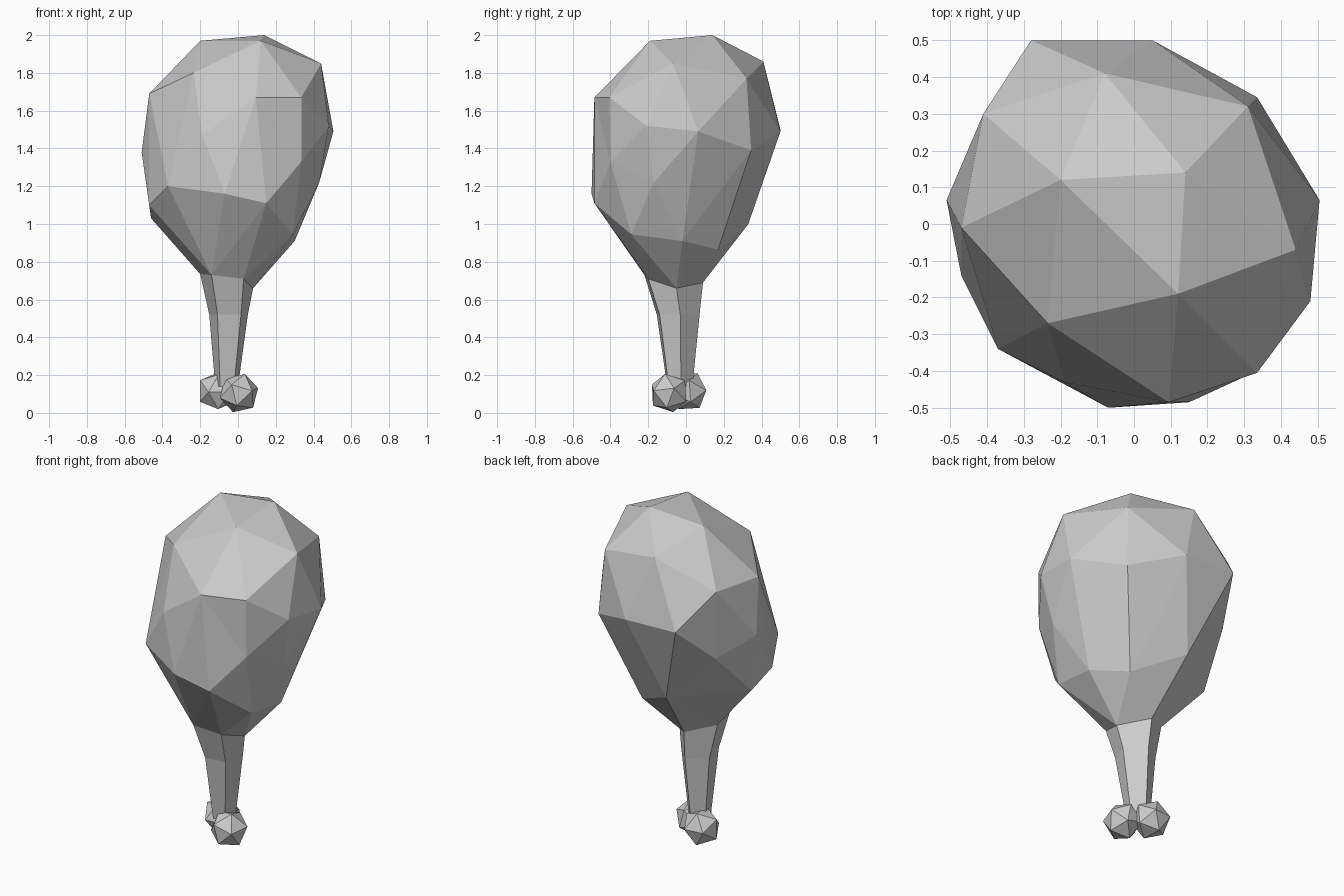
import bpy
import bmesh
from mathutils import Vector

default_cube = bpy.data.objects.get("Cube")
if default_cube:
    bpy.data.objects.remove(default_cube, do_unlink=True)

# Single plain grey shared by every part
grey = bpy.data.materials.new("plain_grey")
grey.use_nodes = True
grey_colour = (0.6, 0.6, 0.6, 1)
grey.diffuse_color = grey_colour
for node in grey.node_tree.nodes:
    if node.type == 'BSDF_PRINCIPLED':
        node.inputs["Base Color"].default_value = grey_colour


def finish(name, bm):
    """Turn a bmesh into a flat shaded object with the grey material."""
    bmesh.ops.recalc_face_normals(bm, faces=bm.faces[:])
    mesh = bpy.data.meshes.new(name)
    bm.to_mesh(mesh)
    bm.free()
    mesh.materials.append(grey)
    obj = bpy.data.objects.new(name, mesh)
    bpy.context.collection.objects.link(obj)
    return obj


# Corner points of the chunky meat, grouped from the crown downwards
crown = [(.14, .14, 2), (-.2, .12, 1.97), (.12, -.19, 1.97), (-.08, .41, 1.86),
         (.44, -.07, 1.85), (.31, .32, 1.77), (-.235, -.27, 1.8)]
shoulder = [(-.47, -.01, 1.69), (-.41, .3, 1.7), (.335, -.405, 1.67),
            (.095, -.485, 1.67)]
waist = [(-.28, .5, 1.5), (.05, .5, 1.49), (.335, .345, 1.39),
         (.505, .065, 1.49), (.48, -.21, 1.52), (-.19, -.43, 1.47),
         (-.51, .065, 1.38), (.335, -.4, 1.33), (-.39, .28, 1.29)]
belly = [(-.37, -.34, 1.2), (-.07, -.5, 1.16), (.15, -.485, 1.11),
         (.43, -.17, 1.22), (.09, .34, 1.17), (-.47, -.14, 1.1)]
underside = [(-.46, .04, 1.03), (-.1, .33, 1), (.17, .17, .865),
             (.3, -.02, .91), (.29, -.29, .945)]
collar = [(.08, -.05, .66), (.03, -.2, .71), (-.14, -.22, .73),
          (-.2, -.01, .735), (-.05, .09, .69)]


def build_meat():
    """Skin the points as a hull on a rounder shape, then settle them."""
    bm = bmesh.new()
    centre = Vector((0, 0, 1.37))
    radii = Vector((.52, .52, .66))
    targets = {}
    for point in crown + shoulder + waist + belly + underside + collar:
        offset = Vector(point) - centre
        size = Vector([o / r for o, r in zip(offset, radii)]).length
        rounder = centre + offset * (1 + (1 / size - 1) * .5)
        targets[bm.verts.new(rounder)] = Vector(point)
    hull = bmesh.ops.convex_hull(bm, input=bm.verts[:])
    inside = [g for g in hull["geom_interior"]
              if isinstance(g, bmesh.types.BMVert)]
    for vert in inside:
        targets.pop(vert, None)
    bmesh.ops.delete(bm, geom=inside, context='VERTS')
    for vert, target in targets.items():
        vert.co = target
    # Open the underside where the bone comes out
    rim = {v for v, t in targets.items() if tuple(t) in
           {tuple(Vector(c)) for c in collar}}
    cap = [f for f in bm.faces if all(v in rim for v in f.verts)]
    bmesh.ops.delete(bm, geom=cap, context='FACES_ONLY')
    return finish("meat", bm)


def build_bone():
    """Loft the collar outline down to the knuckles."""
    bm = bmesh.new()
    pivot = Vector((-.06, -.07, 0))
    rings = [[bm.verts.new(c) for c in collar]]
    for centre, scale in (((-.05, -.045, .52), .73), ((-.06, -.035, .14), .43)):
        ring = []
        for point in collar:
            offset = (Vector(point) - pivot) * scale
            offset.z = 0
            ring.append(bm.verts.new(Vector(centre) + offset))
        rings.append(ring)
    for upper, lower in zip(rings, rings[1:]):
        for i in range(len(upper)):
            j = (i + 1) % len(upper)
            bm.faces.new((upper[i], upper[j], lower[j], lower[i]))
    bm.faces.new(rings[-1])
    return finish("bone_shaft", bm)


def build_knuckle(name, location, rotation):
    bm = bmesh.new()
    bmesh.ops.create_icosphere(bm, subdivisions=1, radius=.108)
    knuckle = finish(name, bm)
    knuckle.rotation_euler = rotation
    knuckle.location = location


build_meat()
build_bone()
# Two faceted knobs at the end of the bone
build_knuckle("front_knuckle", (.005, -.09, .105), (.3, .2, .4))
build_knuckle("back_knuckle", (-.11, .01, .115), (-.3, .4, 1))
